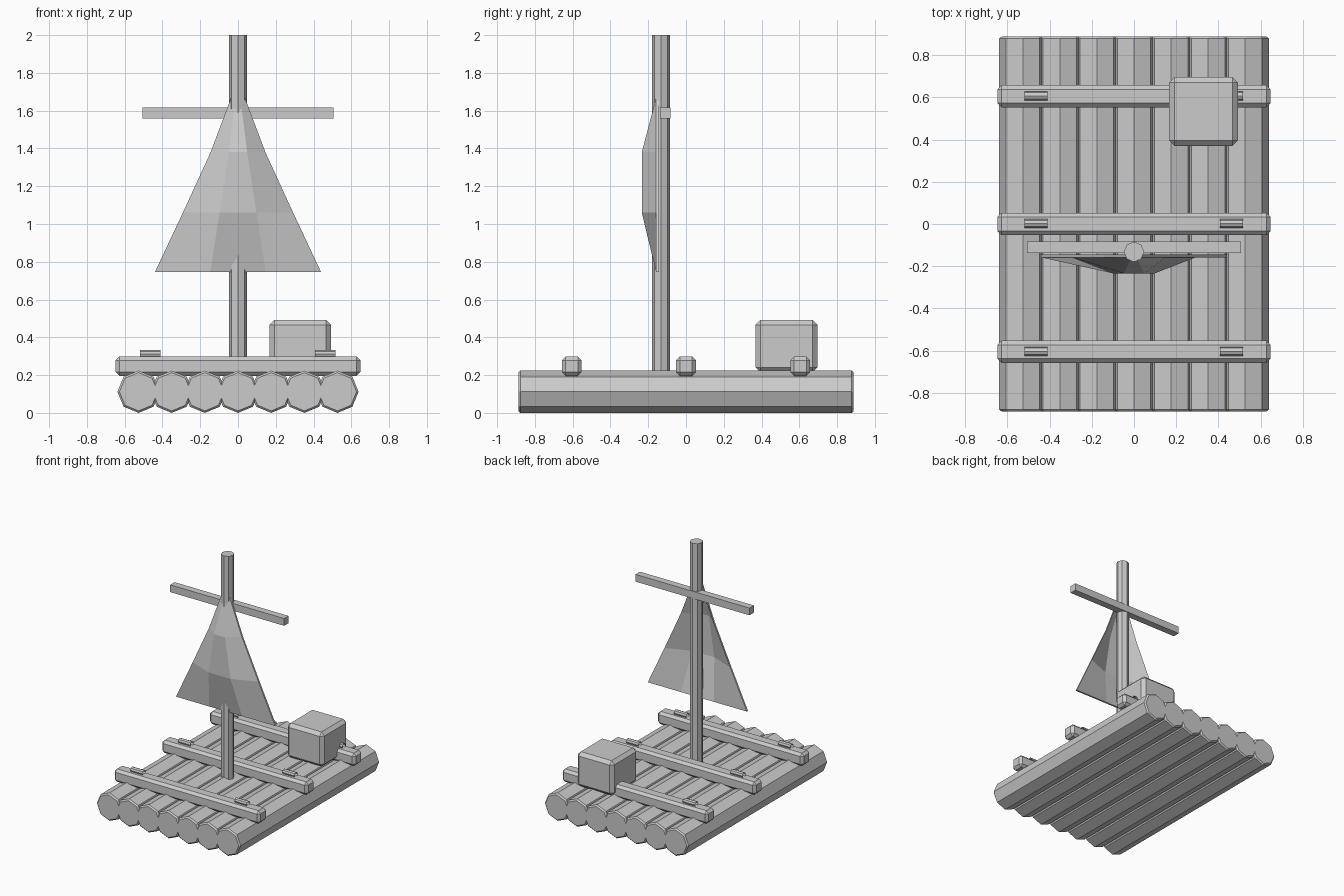
import bpy, bmesh, math
from mathutils import Matrix

if "Cube" in bpy.data.objects:
    bpy.data.objects.remove(bpy.data.objects["Cube"])


def finish(name, bm):
    bmesh.ops.recalc_face_normals(bm, faces=bm.faces)
    me = bpy.data.meshes.new(name)
    bm.to_mesh(me)
    bm.free()
    ob = bpy.data.objects.new(name, me)
    bpy.context.collection.objects.link(ob)
    return ob


def chamfer(ob, width):
    m = ob.modifiers.new("chamfer", 'BEVEL')
    m.width = width
    m.segments = 1
    m.limit_method = 'ANGLE'
    m.angle_limit = math.radians(60)


def box(name, center, size, bevel=0):
    bm = bmesh.new()
    bmesh.ops.create_cube(bm, size=1, matrix=Matrix.Translation(center) @ Matrix.Diagonal((*size, 1)))
    ob = finish(name, bm)
    if bevel:
        chamfer(ob, bevel)
    return ob


def pole(name, center, radius, length, axis='Z', caps=True, sides=8, bevel=0):
    rot = {'X': Matrix.Rotation(math.pi / 2, 4, 'Y'),
           'Y': Matrix.Rotation(math.pi / 2, 4, 'X'),
           'Z': Matrix.Identity(4)}[axis]
    bm = bmesh.new()
    bmesh.ops.create_cone(bm, cap_ends=caps, segments=sides, radius1=radius, radius2=radius,
                          depth=length, matrix=Matrix.Translation(center) @ rot)
    ob = finish(name, bm)
    if bevel:
        chamfer(ob, bevel)
    return ob


# Deck: seven logs side by side
for i in range(7):
    pole(f"log_{i + 1}", ((i - 3) * 0.1755, 0, 0.112), 0.112, 1.775, 'Y', bevel=0.01)

# Cross beams, each with two open rope lashings
for i, y in enumerate((-0.605, 0, 0.605)):
    box(f"cross_beam_{i + 1}", (0, y, 0.247), (1.295, 0.105, 0.103), 0.02)
    for side, x in (("left", -0.464), ("right", 0.461)):
        pole(f"lashing_{i + 1}_{side}", (x, y + 0.002, 0.311), 0.021, 0.109, 'X', caps=False)

# Mast and yard
pole("mast", (0, -0.132, 1.1), 0.048, 1.8)
box("yard", (0, -0.11, 1.588), (1.012, 0.056, 0.058))

# Crate
box("crate", (0.329, 0.532, 0.354), (0.325, 0.326, 0.277), 0.026)

# Sail: 3 x 3 panels, bulging forward in the middle
bm = bmesh.new()
rows = []
for r, (z, half) in enumerate(((0.745, 0.44), (1.06, 0.292), (1.38, 0.145), (1.67, 0.036))):
    row = []
    for c in range(4):
        inner = r in (1, 2) and c in (1, 2)
        row.append(bm.verts.new((half * (c / 1.5 - 1), -0.234 if inner else -0.158, z)))
    rows.append(row)
for lo, hi in zip(rows, rows[1:]):
    for c in range(3):
        bm.faces.new((lo[c], lo[c + 1], hi[c + 1], hi[c]))
# Back layer of the sail cloth
geo = bmesh.ops.duplicate(bm, geom=bm.verts[:] + bm.edges[:] + bm.faces[:])["geom"]
back = [g for g in geo if isinstance(g, bmesh.types.BMVert)]
bmesh.ops.translate(bm, verts=back, vec=(0, 0.014, 0))
bmesh.ops.bridge_loops(bm, edges=[e for e in bm.edges if e.is_boundary])
finish("sail", bm)
